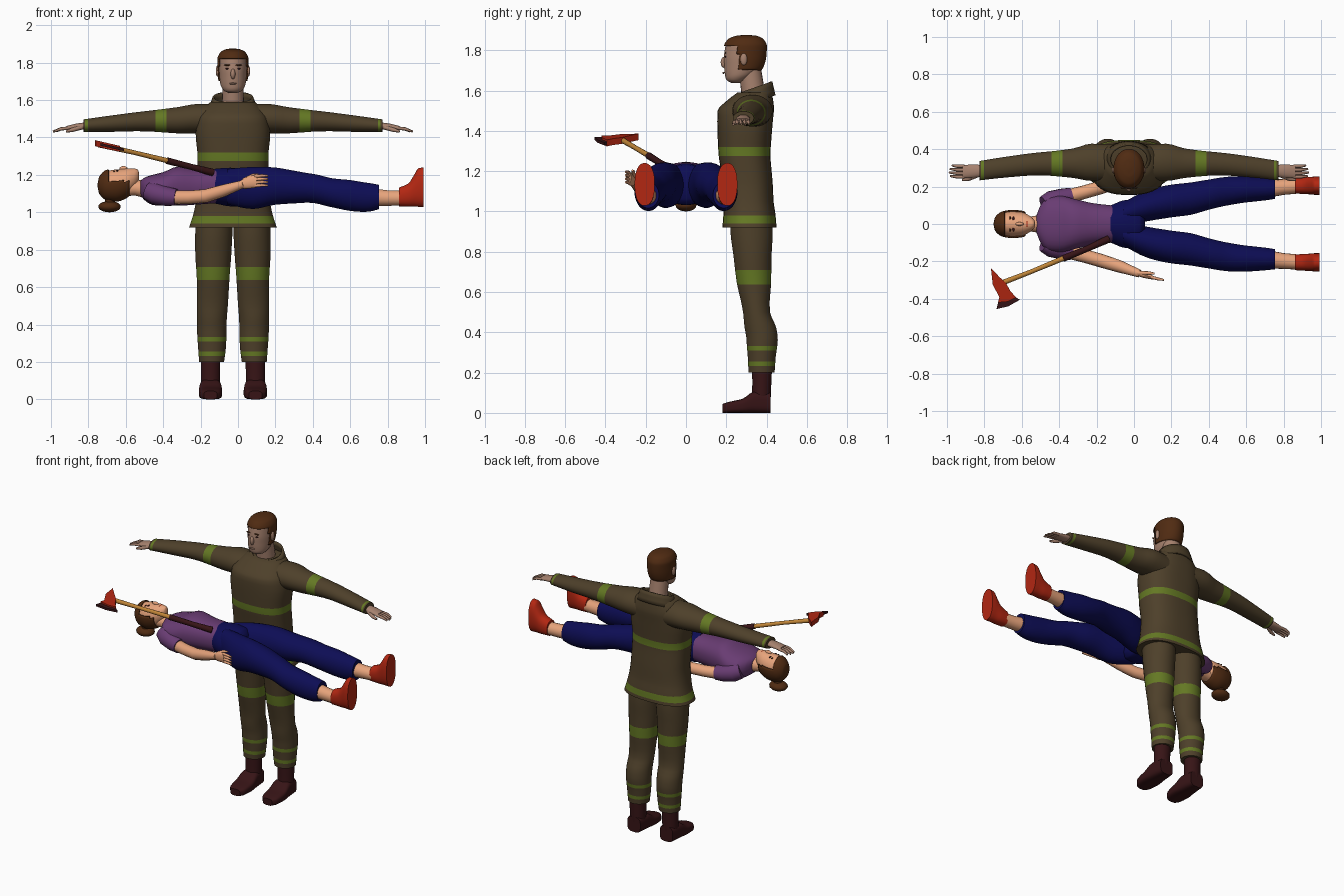
import bpy, bmesh, math
from mathutils import Vector

cube = bpy.data.objects.get("Cube")
if cube:
    bpy.data.objects.remove(cube, do_unlink=True)


def material(name, r, g, b):
    m = bpy.data.materials.new(name)
    m.use_nodes = True
    m.diffuse_color = (r, g, b, 1)
    m.node_tree.nodes["Principled BSDF"].inputs["Base Color"].default_value = (r, g, b, 1)
    return m


COAT = material("coat brown", .076, .051, .023)
GREEN = material("reflective green", .127, .188, .017)
DARK = material("dark maroon", .038, .007, .008)
TAN = material("weathered skin", .38, .22, .155)
HAIR = material("brown hair", .08, .024, .006)
PEACH = material("peach skin", .8, .37, .2)
PURPLE = material("purple shirt", .14, .045, .17)
NAVY = material("navy trousers", .004, .004, .09)
RED = material("red", .45, .02, .006)
WOOD = material("wood", .54, .24, .04)


def finish(name, bm, mats, angle=50):
    bmesh.ops.recalc_face_normals(bm, faces=bm.faces)
    me = bpy.data.meshes.new(name)
    bm.to_mesh(me)
    bm.free()
    for m in mats:
        me.materials.append(m)
    me.shade_smooth()
    me.set_sharp_from_angle(angle=math.radians(angle))
    ob = bpy.data.objects.new(name, me)
    bpy.context.collection.objects.link(ob)
    return ob


def bridge(bm, loops, cap=True):
    """Join equal rings of vertices into a skin; returns the faces of each span."""
    spans = []
    n = len(loops[0])
    for a, b in zip(loops, loops[1:]):
        spans.append([bm.faces.new((a[i], a[(i + 1) % n], b[(i + 1) % n], b[i])) for i in range(n)])
    if cap:
        bm.faces.new(loops[0])
        bm.faces.new(loops[-1])
    return spans


def smooth_sample(rings, t):
    """Monotone cubic interpolation of ring values at t."""
    slope = [[(q - p) / (b[0] - a[0]) for p, q in zip(a, b)] for a, b in zip(rings, rings[1:])]

    def tangent(i, k):
        if i == 0 or i == len(rings) - 1:
            return slope[min(i, len(slope) - 1)][k]
        a, b = slope[i - 1][k], slope[i][k]
        return 2 * a * b / (a + b) if a * b > 0 else 0

    i = max(j for j in range(len(slope)) if j == 0 or rings[j][0] <= t)
    h = rings[i + 1][0] - rings[i][0]
    u = (t - rings[i][0]) / h
    w = u * u * (3 - 2 * u)
    return [rings[i][k] * (1 - w) + rings[i + 1][k] * w
            + h * u * (1 - u) * ((1 - u) * tangent(i, k) - u * tangent(i + 1, k))
            for k in range(1, 5)]


def loft(name, axis, rings, mat, bands=(), place=lambda p: p, power=2, sides=28, steps=3, cap=True):
    """Rings are (position on axis, centre a, centre b, radius a, radius b)."""
    rings = sorted(rings)
    ts = {round(e, 4) for band in bands for e in band}
    for a, b in zip(rings, rings[1:]):
        ts |= {round(a[0] + (b[0] - a[0]) * k / steps, 4) for k in range(steps + 1)}
    ts = sorted(ts)
    bm = bmesh.new()
    loops = []
    for t in ts:
        ca, cb, ra, rb = smooth_sample(rings, t)
        loop = []
        for i in range(sides):
            c, s = (f(math.tau * (i + .5) / sides) for f in (math.cos, math.sin))
            a = ca + ra * math.copysign(abs(c) ** (2 / power), c)
            b = cb + rb * math.copysign(abs(s) ** (2 / power), s)
            p = {"x": (t, a, b), "y": (a, t, b), "z": (a, b, t)}[axis]
            loop.append(bm.verts.new(place(Vector(p))))
        loops.append(loop)
    for t0, t1, span in zip(ts, ts[1:], bridge(bm, loops, cap)):
        mid = (t0 + t1) / 2
        for f in span:
            f.material_index = int(any(lo < mid < hi for lo, hi in bands))
    return finish(name, bm, [mat, GREEN] if bands else [mat])


def tube(name, points, mat, place=lambda p: p, sides=12):
    """Round tube through points (x, y, z, radius)."""
    bm = bmesh.new()
    loops = []
    for i, p in enumerate(points):
        a, b = points[max(i - 1, 0)], points[min(i + 1, len(points) - 1)]
        turn = (Vector(b[:3]) - Vector(a[:3])).to_track_quat("Z", "Y")
        loops.append([bm.verts.new(place(Vector(p[:3]) + turn @ Vector(
            (math.cos(math.tau * k / sides) * p[3], math.sin(math.tau * k / sides) * p[3], 0))))
            for k in range(sides)])
    bridge(bm, loops)
    return finish(name, bm, [mat])


def ball(name, centre, radii, mat):
    bm = bmesh.new()
    bmesh.ops.create_uvsphere(bm, u_segments=16, v_segments=10, radius=1)
    for v in bm.verts:
        v.co = Vector(centre) + Vector([c * r for c, r in zip(v.co, radii)])
    return finish(name, bm, [mat])


def shell(name, source, rule, mat, thickness):
    """Raised layer over the faces of source that satisfy rule."""
    bm = bmesh.new()
    bm.from_mesh(source.data)
    bmesh.ops.delete(bm, geom=[f for f in bm.faces if not rule(f.calc_center_median())], context="FACES")
    ob = finish(name, bm, [mat])
    mod = ob.modifiers.new("thickness", "SOLIDIFY")
    mod.thickness, mod.offset = thickness, 1


def plate(name, outline, mat, half):
    """Flat blade outline in plan, tilted along the axe handle."""
    bm = bmesh.new()
    loops = [[bm.verts.new((x, y, 1.355 - .23 * (x + .7) + d)) for x, y in outline] for d in (-half, half)]
    bridge(bm, loops)
    return finish(name, bm, [mat], 20)


# Standing man: coat, collar, neck
MX = -.027
loft("coat_body", "z", [
    (.92, MX, .315, .235, .135), (.98, MX, .315, .215, .13), (1.05, MX, .31, .2, .125),
    (1.15, MX, .305, .19, .125), (1.3, MX, .29, .19, .13), (1.42, MX, .292, .2, .137),
    (1.5, MX, .297, .19, .14), (1.55, MX, .318, .16, .115), (1.59, MX, .34, .12, .085)],
    COAT, [(.94, .98), (1.275, 1.32)], power=2.5, sides=36)
collar = loft("coat_collar", "z", [(1.54, MX, .345, .135, .1), (1.615, MX, .345, .108, .084)], COAT,
              place=lambda p: p + Vector((0, 0, (p.y - .34) * .35)), cap=False)
collar.modifiers.new("thickness", "SOLIDIFY").thickness = .012
tube("man_neck", [(MX, .34, 1.54, .06), (MX, .315, 1.72, .055)], TAN, sides=20)

# Man's head with raised hair and beard
head = loft("man_head", "z", [
    (1.637, MX, .245, .02, .02), (1.65, MX, .25, .048, .047), (1.68, MX, .268, .066, .075),
    (1.72, MX, .284, .073, .095), (1.77, MX, .29, .076, .102), (1.82, MX, .295, .076, .1),
    (1.85, MX, .297, .063, .083), (1.865, MX, .3, .035, .048), (1.869, MX, .3, .008, .01)],
    TAN, sides=40, steps=5)
shell("man_hair", head, lambda c: c.z > 1.82 or (c.y > .26 and c.z > 1.7), HAIR, .007)
shell("man_beard", head, lambda c: c.z < 1.722 and c.y < .3, HAIR, .008)
ball("man_nose", (MX, .19, 1.74), (.013, .018, .028), TAN)
ball("man_mouth", (MX, .186, 1.688), (.02, .006, .005), TAN)

for s, side in ((1, "left"), (-1, "right")):
    def mirrored(p, s=s):
        return Vector((MX + s * p.x, p.y, p.z))

    ball(side + "_man_ear", (MX + s * .082, .287, 1.755), (.01, .017, .03), TAN)
    ball(side + "_man_eyebrow", (MX + s * .03, .194, 1.787), (.018, .004, .004), HAIR)
    ball(side + "_man_eye", (MX + s * .03, .196, 1.768), (.011, .004, .004), DARK)

    # Sleeves and hands
    loft(side + "_coat_sleeve", "x", [
        (.1, .325, 1.495, .1, .085), (.2, .33, 1.5, .1, .079), (.3, .325, 1.492, .079, .07),
        (.47, .322, 1.487, .062, .054), (.65, .305, 1.474, .056, .044), (.8, .285, 1.463, .052, .034)],
        COAT, [(.355, .415), (.775, .79)], mirrored)
    loft(side + "_man_palm", "x", [
        (.77, .285, 1.463, .028, .02), (.83, .283, 1.458, .036, .018), (.89, .28, 1.45, .036, .012)],
        TAN, place=mirrored, sides=16)
    for k in range(4):
        y = .252 + k * .019
        tip = .95 + .012 * math.sin(k + .5)
        tube(f"{side}_man_finger_{k}", [(.88, y, 1.45, .009), (.92, y, 1.446, .009),
                                        (tip, y + .004, 1.432, .005)], TAN, mirrored, 8)
    tube(side + "_man_thumb", [(.81, .262, 1.455, .013), (.86, .24, 1.44, .011), (.892, .235, 1.432, .006)],
         TAN, mirrored, 8)

    # Trousers and boots
    loft(side + "_work_trouser", "z", [
        (1, .1, .32, .1, .105), (.9, .102, .325, .1, .105), (.78, .105, .33, .097, .095),
        (.65, .106, .337, .088, .086), (.5, .11, .35, .083, .067), (.42, .113, .37, .08, .079),
        (.36, .113, .378, .079, .078), (.28, .112, .376, .075, .07), (.2, .114, .375, .067, .065)],
        COAT, [(.638, .708), (.31, .333), (.232, .255)], mirrored)
    loft(side + "_boot_shaft", "z", [(.24, .12, .378, .053, .05), (.1, .12, .375, .051, .047),
                                     (.02, .12, .37, .05, .047)], DARK, place=mirrored)
    loft(side + "_boot_foot", "y", [
        (.18, .12, .022, .035, .022), (.21, .12, .027, .056, .027), (.28, .12, .035, .063, .035),
        (.34, .12, .053, .058, .053), (.42, .12, .05, .048, .05)], DARK, place=mirrored, power=3.5)

# Lying woman: shirt, hips, neck
loft("shirt_body", "x", [
    (-.52, 0, 1.13, .05, .04), (-.5, 0, 1.125, .1, .06), (-.46, 0, 1.12, .145, .08),
    (-.4, 0, 1.125, .152, .09), (-.32, 0, 1.14, .135, .105), (-.22, 0, 1.137, .112, .096),
    (-.1, 0, 1.14, .098, .09)], PURPLE, power=2.3)
loft("trouser_hips", "x", [(-.125, 0, 1.14, .1, .093), (-.04, 0, 1.135, .13, .104),
                           (.03, 0, 1.132, .12, .1), (.06, 0, 1.13, .06, .07)], NAVY)
tube("woman_neck", [(-.62, 0, 1.13, .045), (-.55, 0, 1.13, .04), (-.49, 0, 1.125, .05)], PEACH, sides=20)

# Woman's head, hair and face
head = loft("woman_head", "x", [
    (-.742, 0, 1.145, .008, .01), (-.735, 0, 1.145, .034, .042), (-.7, 0, 1.146, .06, .074),
    (-.65, 0, 1.147, .068, .082), (-.6, 0, 1.158, .063, .076), (-.56, 0, 1.178, .045, .056),
    (-.535, 0, 1.192, .024, .036), (-.529, 0, 1.195, .01, .015)], PEACH, sides=40, steps=5)
shell("woman_hair", head, lambda c: c.x < -.69 or (c.z < 1.168 and c.x < -.585), HAIR, .008)
ball("woman_bun", (-.687, 0, 1.03), (.06, .052, .03), HAIR)
tube("bun_tie", [(-.68, 0, 1.09, .03), (-.685, 0, 1.04, .025)], HAIR)
ball("woman_nose", (-.612, 0, 1.234), (.022, .01, .013), PEACH)
ball("woman_mouth", (-.572, 0, 1.23), (.006, .018, .005), RED)

for s, side in ((1, "far"), (-1, "near")):
    def flipped(p, s=s):
        return Vector((p.x, s * p.y, p.z))

    ball(side + "_woman_eye", (-.645, s * .028, 1.222), (.006, .012, .004), DARK)
    ball(side + "_woman_eyebrow", (-.662, s * .028, 1.219), (.004, .016, .004), HAIR)

    # Arms and hands
    tube(side + "_shirt_sleeve", [(-.48, .1, 1.115, .05), (-.44, .12, 1.1, .058), (-.38, .138, 1.085, .052),
                                  (-.33, .15, 1.08, .045)], PURPLE, flipped, 18)
    tube(side + "_woman_arm", [(-.37, .142, 1.08, .038), (-.26, .172, 1.08, .036), (-.17, .198, 1.088, .036),
                               (-.08, .226, 1.115, .033), (.03, .265, 1.152, .021)], PEACH, flipped, 16)
    loft(side + "_woman_palm", "x", [(.01, .258, 1.148, .017, .02), (.05, .272, 1.158, .016, .032),
                                     (.1, .285, 1.167, .012, .034)], PEACH, place=flipped, sides=14)
    for k in range(4):
        z = 1.142 + k * .017
        tube(f"{side}_woman_finger_{k}", [(.09, .284, z, .009), (.13, .294, z + .003, .008),
                                          (.16, .299, z + .002, .005)], PEACH, flipped, 8)
    tube(side + "_woman_thumb", [(.03, .262, 1.17, .012), (.08, .262, 1.198, .009), (.11, .265, 1.203, .005)],
         PEACH, flipped, 8)

    # Legs, ankles and shoes
    loft(side + "_trouser_leg", "x", [
        (-.06, .055, 1.137, .06, .095), (.08, .1, 1.13, .084, .113), (.2, .123, 1.14, .088, .1),
        (.3, .135, 1.135, .087, .088), (.4, .157, 1.128, .081, .078), (.5, .176, 1.105, .077, .078),
        (.6, .185, 1.09, .07, .083), (.7, .187, 1.08, .061, .077), (.755, .188, 1.082, .054, .065)],
        NAVY, place=flipped)
    tube(side + "_ankle", [(.72, .19, 1.08, .048), (.8, .198, 1.076, .042), (.9, .205, 1.076, .04)],
         PEACH, flipped, 18)
    loft(side + "_shoe", "x", [
        (.86, .205, 1.082, .042, .05), (.91, .205, 1.092, .045, .062), (.945, .205, 1.118, .047, .088),
        (.965, .205, 1.133, .049, .104), (.993, .205, 1.134, .05, .106)], RED, place=flipped, power=2.3)

# Axe
tube("axe_handle", [(-.745, -.33, 1.362, .015), (-.55, -.255, 1.318, .012), (-.37, -.18, 1.274, .014)], WOOD)
tube("axe_grip", [(-.38, -.185, 1.276, .018), (-.25, -.132, 1.243, .016), (-.135, -.08, 1.213, .02)], DARK)
plate("axe_head", [(-.765, -.235), (-.72, -.283), (-.685, -.315), (-.66, -.36), (-.63, -.393),
                   (-.675, -.415), (-.727, -.42), (-.72, -.39), (-.755, -.325)], RED, .016)
plate("axe_edge", [(-.63, -.393), (-.61, -.405), (-.672, -.44), (-.735, -.455), (-.727, -.42),
                   (-.675, -.415)], DARK, .007)
